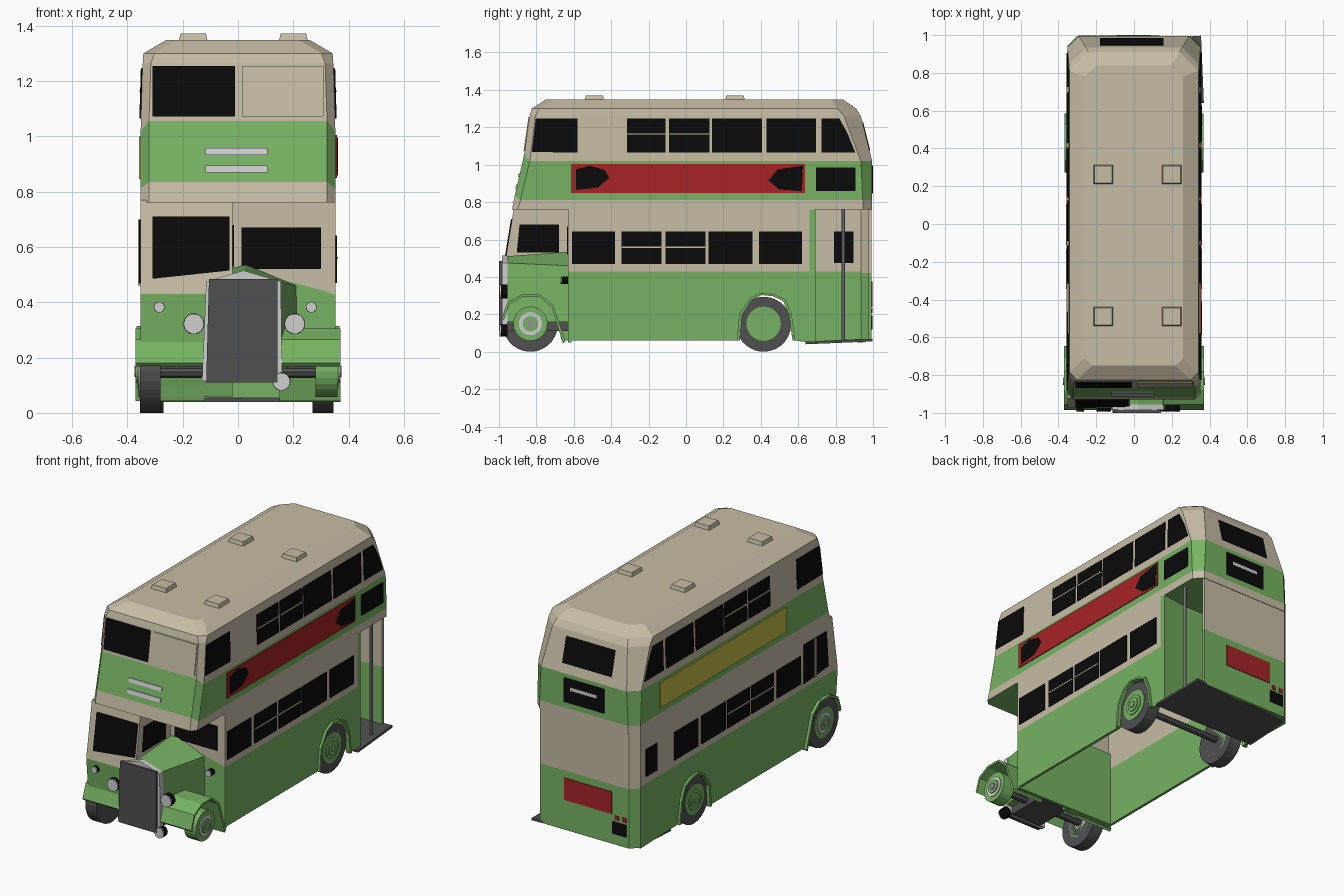
import bpy, bmesh, math
from mathutils import Vector


def mat(name, r, g, b):
    m = bpy.data.materials.new(name)
    m.diffuse_color = (r, g, b, 1)
    return m


CREAM = mat("cream", 0.56, 0.51, 0.375)
GREEN = mat("green", 0.185, 0.45, 0.125)
BLACK = mat("black", 0.003, 0.003, 0.003)
RED = mat("red", 0.38, 0.017, 0.019)
YELLOW = mat("yellow", 0.55, 0.50, 0.06)
GREY = mat("dark grey", 0.08, 0.08, 0.083)
LIGHT = mat("light grey", 0.62, 0.62, 0.62)
STEEL = mat("mid grey", 0.3, 0.3, 0.3)


def finish(name, bm, mats):
    bmesh.ops.recalc_face_normals(bm, faces=bm.faces)
    me = bpy.data.meshes.new(name)
    bm.to_mesh(me)
    bm.free()
    for m in mats:
        me.materials.append(m)
    ob = bpy.data.objects.new(name, me)
    bpy.context.collection.objects.link(ob)
    return ob


def loft(name, rings, mats, bands=None, caps=(0, 0)):
    """Skin a stack of closed rings; bands gives the material of each step."""
    bm = bmesh.new()
    vs = [[bm.verts.new(p) for p in r] for r in rings]
    n = len(vs[0])
    for k in range(len(vs) - 1):
        for i in range(n):
            j = (i + 1) % n
            f = bm.faces.new((vs[k][i], vs[k][j], vs[k + 1][j], vs[k + 1][i]))
            f.material_index = bands[k] if bands else 0
    for ring, c in ((vs[0], caps[0]), (vs[-1], caps[1])):
        bm.faces.new(ring).material_index = c
    return finish(name, bm, mats)


def prism(name, pts, vec, m):
    return loft(name, [pts, [Vector(p) + Vector(vec) for p in pts]], [m])


def box(name, x0, x1, y0, y1, z0, z1, m):
    pts = [(x0, y0, z0), (x1, y0, z0), (x1, y1, z0), (x0, y1, z0)]
    return prism(name, pts, (0, 0, z1 - z0), m)


def cyl(name, c, r, vec, m, n=24):
    v = Vector(vec)
    q = v.to_track_quat('Z', 'Y')
    ring = [Vector(c) + q @ Vector((r * math.cos(a), r * math.sin(a), 0))
            for a in (2 * math.pi * i / n for i in range(n))]
    return prism(name, ring, v, m)


# ---- upper deck and roof: rings of (side z, front z, half width, front y, rear y, chamfers)
def deck_ring(zs, zf, w, f, r, c, d):
    return [(-w + c, f, zf), (w - c, f, zf), (w, f + c, zs), (w, r - d, zs),
            (w - d, r, zs), (-w + d, r, zs), (-w, r - d, zs), (-w, f + c, zs)]


loft("upper_deck", [deck_ring(*a) for a in (
    (0.76, 0.76, 0.352, -0.93, 0.995, 0.03, 0.05),
    (0.81, 0.835, 0.352, -0.915, 0.995, 0.03, 0.05),
    (1.02, 1.055, 0.352, -0.865, 0.995, 0.03, 0.06),
    (1.26, 1.265, 0.345, -0.835, 0.935, 0.03, 0.09),
    (1.30, 1.30, 0.342, -0.825, 0.91, 0.04, 0.10),
    (1.348, 1.348, 0.26, -0.75, 0.84, 0.04, 0.06))],
    [CREAM, GREEN], [0, 1, 0, 0, 0], (1, 0))

# roof vents
for vx in (-0.162, 0.2):
    for vy in (-0.49, 0.262):
        rings = [[(vx + s * a, vy + t * a, z) for s, t in ((-1, -1), (1, -1), (1, 1), (-1, 1))]
                 for a, z in ((0.052, 1.345), (0.046, 1.371))]
        loft("roof_vent", rings, [CREAM])

# ---- lower deck walls with rear wheel arches
ARCH = [(0.272, 0.06), (0.285, 0.2), (0.34, 0.285), (0.40, 0.315), (0.47, 0.308),
        (0.53, 0.28), (0.565, 0.2), (0.585, 0.06)]
RIM = [(0.43 + (y - 0.43) * 0.9, 0.06 + (z - 0.06) * 0.955) for y, z in ARCH]
for s, end in ((1, 0.66), (-1, 0.945)):
    x, t = s * 0.352, (-s * 0.017, 0, 0)
    low = [(-0.63, 0.06)] + ARCH + [(end, 0.05), (end, 0.43), (-0.63, 0.43)]
    prism("lower_side", [(x, y, z) for y, z in low], t, GREEN)
    prism("window_side", [(x, y, z) for y, z in
          ((-0.63, 0.43), (end, 0.43), (end, 0.77), (-0.63, 0.77))], t, CREAM)
    prism("arch_rim", [(s * 0.367, y, z) for y, z in ARCH + RIM[::-1]], (-s * 0.03, 0, 0), GREEN)

# rear wall with the chamfered near corner
BACK = [(0.30, 0.975), (0.30, 0.992), (-0.305, 0.992), (-0.352, 0.945), (-0.335, 0.935), (-0.30, 0.975)]
for nm, z0, z1, m in (("rear_lower", 0.055, 0.42, GREEN), ("rear_upper", 0.42, 0.77, CREAM)):
    prism(nm, [(x, y, z0) for x, y in BACK], (0, 0, z1 - z0), m)

# open platform, its bulkhead and grab pole
prism("platform", [(0.37, 0.64, 0.04), (0.355, 0.997, 0.055), (-0.345, 0.95, 0.055), (-0.345, 0.64, 0.04)],
      (0, 0, 0.014), GREY)
box("platform_bulkhead", -0.336, 0.35, 0.655, 0.67, 0.05, 0.77, GREEN)
prism("platform_panel", [(0.352, 0.66, 0.05), (0.352, 0.692, 0.05), (0.18, 0.672, 0.05), (0.18, 0.66, 0.05)],
      (0, 0, 0.72), GREEN)
cyl("grab_pole", (0.32, 0.84, 0.06), 0.009, (0, 0, 0.71), STEEL, 8)

# front bulkhead beside the bonnet
prism("bulkhead_lower", [(-0.352, -0.63, 0.06), (0.352, -0.63, 0.05), (0.352, -0.63, 0.43), (-0.02, -0.63, 0.53),
                         (-0.352, -0.63, 0.53)], (0, 0.017, 0), GREEN)
prism("bulkhead_upper", [(-0.02, -0.63, 0.53), (0.352, -0.63, 0.43), (0.352, -0.63, 0.77), (-0.02, -0.63, 0.77)],
      (0, 0.017, 0), CREAM)

# driver's cab
prism("cab_lower", [(-0.352, y, z) for y, z in (
    (-0.63, 0.06), (-0.665, 0.06), (-0.70, 0.2), (-0.75, 0.28), (-0.83, 0.31), (-0.92, 0.29),
    (-0.955, 0.22), (-0.975, 0.43), (-0.63, 0.43))], (0.332, 0, 0), GREEN)
prism("cab_upper", [(-0.352, y, z) for y, z in (
    (-0.63, 0.43), (-0.975, 0.43), (-0.92, 0.77), (-0.63, 0.77))], (0.332, 0, 0), CREAM)

# bonnet and radiator
loft("bonnet", [
    [(x, -0.965, z) for x, z in ((-0.12, 0.16), (-0.115, 0.475), (0.02, 0.51), (0.15, 0.475), (0.155, 0.16))],
    [(x, -0.63, z) for x, z in ((-0.12, 0.16), (-0.12, 0.5), (0.03, 0.535), (0.21, 0.46), (0.215, 0.16))]], [GREEN])
prism("radiator_shell", [(x, -0.985, z) for x, z in (
    (-0.13, 0.115), (-0.115, 0.475), (0.02, 0.515), (0.155, 0.475), (0.16, 0.115))], (0, 0.03, 0), LIGHT)
prism("radiator", [(x, -1.0, z) for x, z in (
    (-0.115, 0.11), (-0.105, 0.485), (0.142, 0.485), (0.142, 0.11))], (0, 0.02, 0), GREY)
box("chassis", -0.09, 0.12, -0.96, -0.63, 0.11, 0.165, GREY)

# front mudguards
GUARD = [(-0.985, 0.18), (-0.955, 0.265), (-0.88, 0.305), (-0.78, 0.305), (-0.71, 0.25), (-0.68, 0.16), (-0.645, 0.055)]
INNER = [(-0.825 + (y + 0.825) * 0.93, z - 0.012) for y, z in GUARD]
for x0, x1 in ((0.15, 0.37), (-0.37, -0.12)):
    prism("mudguard", [(x0, y, z) for y, z in GUARD + INNER[::-1]], (x1 - x0, 0, 0), GREEN)

# ---- wheels: the front nearside one is a bare hub
for s, y, tyre in ((-1, -0.832, True), (1, -0.832, False), (-1, 0.415, True), (1, 0.415, True)):
    front = y < 0
    x = s * (0.28 if front else 0.27)
    if tyre:
        cyl("tyre", (x, y, 0.147), 0.147, (s * 0.075, 0, 0), GREY, 28)
    cyl("hub", (x, y, 0.15), 0.092, (s * 0.079, 0, 0), GREEN)
    cyl("hub_ring", (x, y, 0.15), 0.062, (s * 0.084, 0, 0), LIGHT if front else GREEN)
    cyl("hub_cap", (x, y, 0.15), 0.042, (s * 0.09, 0, 0), GREEN, 16)
    cyl("hub_nut", (x, y, 0.15), 0.02, (s * 0.095, 0, 0), STEEL if front else GREEN, 12)
for y in (-0.832, 0.415):
    cyl("axle", (-0.29, y, 0.147), 0.02, (0.58, 0, 0), GREY, 8)

# lamps
for x, y, z, r in ((-0.16, -0.955, 0.322, 0.038), (0.205, -0.955, 0.322, 0.038), (0.157, -0.955, 0.113, 0.033),
                   (-0.285, -0.955, 0.382, 0.02), (0.265, -0.63, 0.382, 0.02)):
    cyl("lamp_body", (x, y, z), r, (0, -0.035, 0), BLACK, 14)
    cyl("lamp_lens", (x, y - 0.035, z), r * 0.97, (0, -0.006, 0), LIGHT, 14)


# ---- painted plates laid on the sides, front and rear
def side_x(z):
    return 0.352 - max(0, z - 1.02) * 0.029


def side_plate(name, s, pts, m, t=0.006):
    prism(name, [(s * side_x(z), y, z) for y, z in pts], (s * t, 0, 0), m)


def face_plate(name, x0, x1, z0, z1, yf, d, m, t=0.006, drop=0):
    prism(name, [(x0, yf(z0 - drop), z0 - drop), (x1, yf(z0), z0), (x1, yf(z1), z1), (x0, yf(z1), z1)],
          (0, d * t, 0), m)


def rect(y0, y1, z0, z1):
    return [(y0, z0), (y1, z0), (y1, z1), (y0, z1)]


UPPER = [(-0.315, -0.11), (-0.09, 0.125), (0.14, 0.405), (0.43, 0.695)]
LOWER = [(-0.61, -0.38), (-0.345, -0.13), (-0.11, 0.105), (0.12, 0.355), (0.39, 0.62)]
for s in (1, -1):
    for a, b in UPPER:
        side_plate("upper_window", s, rect(a, b, 1.065, 1.247), BLACK)
    for a, b in UPPER[:2]:
        side_plate("upper_window_bar", s, rect(a, b, 1.161, 1.168), CREAM, 0.009)
    for a, b in LOWER:
        side_plate("lower_window", s, rect(a, b, 0.47, 0.642), BLACK)
    for a, b in LOWER[1:3]:
        side_plate("lower_window_bar", s, rect(a, b, 0.556, 0.563), CREAM, 0.009)
    side_plate("upper_front_window", s, [(-0.825, 1.068), (-0.58, 1.065), (-0.58, 1.247), (-0.803, 1.247)], BLACK)
    side_plate("upper_rear_window", s, [(0.725, 1.065), (0.905, 1.065), (0.865, 1.165), (0.82, 1.247), (0.725, 1.247)],
               BLACK)

# advert boards
side_plate("red_board", 1, rect(-0.615, 0.635, 0.85, 1.005), RED)
side_plate("board_patch", 1, [(-0.587, 0.865), (-0.47, 0.878), (-0.41, 0.93), (-0.435, 0.972), (-0.515, 0.995),
                              (-0.587, 0.975)], BLACK, 0.009)
side_plate("board_patch", 1, [(0.44, 0.915), (0.50, 0.868), (0.62, 0.858), (0.625, 0.995), (0.49, 0.975)], BLACK, 0.009)
side_plate("side_display", 1, rect(0.695, 0.905, 0.86, 0.985), BLACK)
side_plate("yellow_board", -1, rect(-0.465, 0.76, 0.845, 1.0), YELLOW)

# cab and platform windows
side_plate("cab_side_window", -1, [(-0.88, 0.48), (-0.64, 0.46), (-0.64, 0.70), (-0.86, 0.70)], BLACK)
side_plate("cab_window_bar", -1, rect(-0.755, -0.742, 0.46, 0.70), CREAM, 0.009)
prism("cab_inner_window", [(-0.02, y, z) for y, z in ((-0.905, 0.53), (-0.68, 0.53), (-0.68, 0.68), (-0.89, 0.68))],
      (0.006, 0, 0), BLACK)
box("platform_window", -0.358, -0.329, 0.79, 0.895, 0.475, 0.642, BLACK)

# front plates
cab_y = lambda z: -0.975 + (z - 0.43) * 0.162
band_y = lambda z: -0.915 + (z - 0.835) * 0.2273
top_y = lambda z: -0.865 + (z - 1.055) * 0.1429
face_plate("cab_windscreen", -0.31, -0.03, 0.515, 0.71, cab_y, -1, BLACK, drop=0.03)
face_plate("bulkhead_window", 0.012, 0.30, 0.52, 0.67, lambda z: -0.63, -1, BLACK)
face_plate("upper_windscreen", -0.31, -0.01, 1.072, 1.255, top_y, -1, BLACK)
face_plate("upper_front_panel", 0.015, 0.31, 1.072, 1.255, top_y, -1, CREAM)
for z in (0.87, 0.933):
    face_plate("front_bar", -0.118, 0.107, z, z + 0.024, band_y, -1, LIGHT)

# rear plates
rear_y = lambda z: 0.995 - max(0, z - 1.02) * 0.25
wall_y = lambda z: 0.992
face_plate("rear_window", -0.18, 0.155, 1.075, 1.225, rear_y, 1, BLACK, 0.004)
face_plate("rear_display", -0.14, 0.135, 0.845, 0.995, rear_y, 1, BLACK, 0.004)
face_plate("rear_display_bar", -0.09, 0.09, 0.925, 0.945, rear_y, 1, LIGHT, 0.005)
face_plate("rear_red_panel", -0.19, 0.135, 0.24, 0.375, wall_y, 1, RED, 0.005)
face_plate("number_panel", -0.29, -0.195, 0.12, 0.195, wall_y, 1, BLACK, 0.005)
for x in (-0.275, -0.225):
    face_plate("tail_lamp", x - 0.013, x + 0.013, 0.208, 0.235, wall_y, 1, RED, 0.005)
